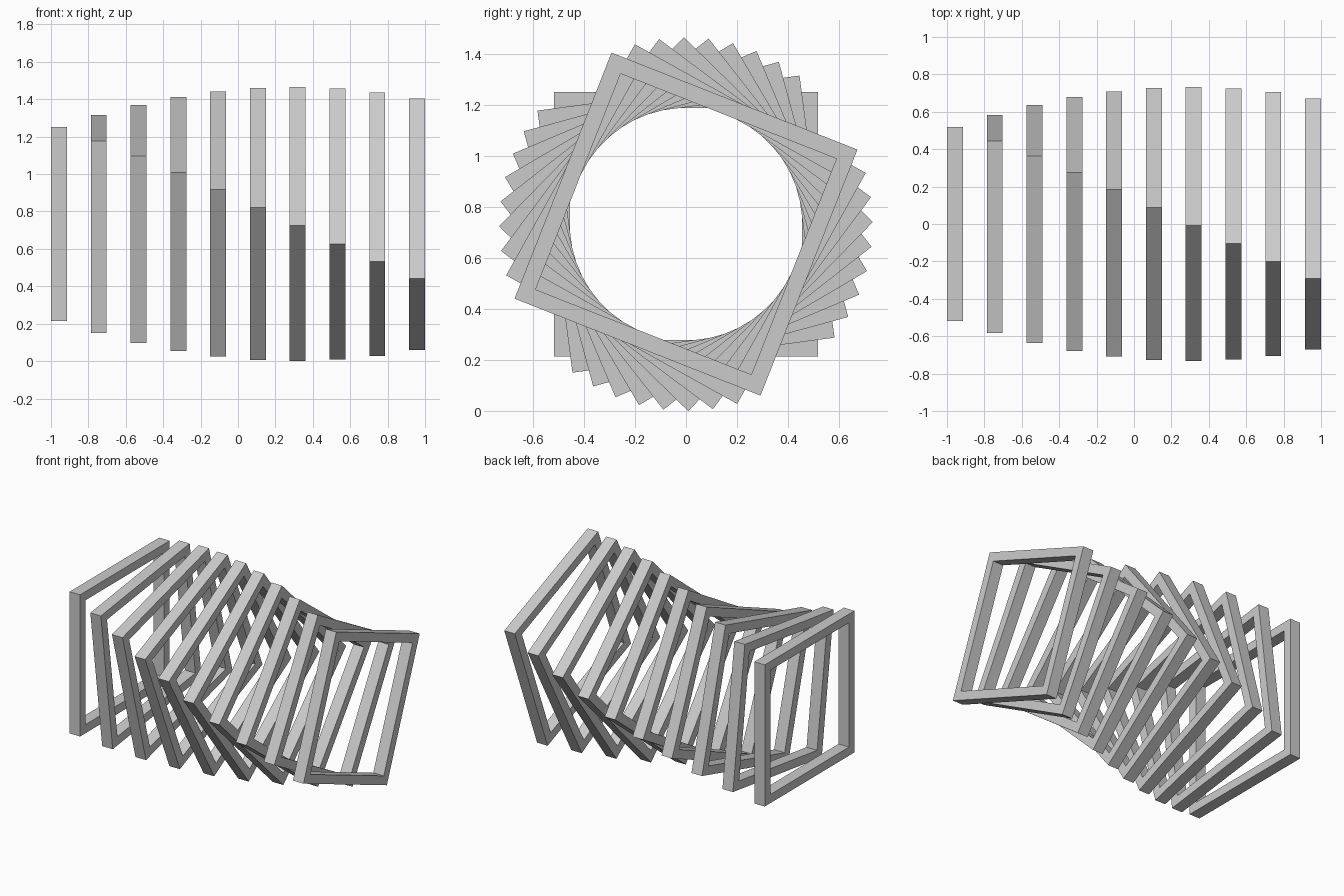
import bpy, math

if "Cube" in bpy.data.objects:
    bpy.data.objects.remove(bpy.data.objects["Cube"])

COUNT = 10        # frames along x
OUTER = 0.518     # half size of the outer square
INNER = 0.4545    # half size of the opening
DEPTH = 0.085     # thickness along x
TWIST = 7.61      # degrees between neighbouring frames
CENTRE_Z = 0.7325


def square_frame_mesh():
    # four loops of a square ring: outer/inner at back and front
    loops = [(-DEPTH / 2, OUTER), (DEPTH / 2, OUTER),
             (DEPTH / 2, INNER), (-DEPTH / 2, INNER)]
    corners = [(-1, -1), (1, -1), (1, 1), (-1, 1)]
    verts = [(x, h * cy, h * cz) for x, h in loops for cy, cz in corners]
    faces = []
    for a in range(4):
        b = (a + 1) % 4
        for i in range(4):
            j = (i + 1) % 4
            faces.append((a * 4 + i, a * 4 + j, b * 4 + j, b * 4 + i))
    # first loop pair runs from -x to +x, so flip to face outward
    faces = [f[::-1] for f in faces]
    mesh = bpy.data.meshes.new("square_frame")
    mesh.from_pydata(verts, [], faces)
    import bmesh
    bm = bmesh.new()
    bm.from_mesh(mesh)
    bmesh.ops.recalc_face_normals(bm, faces=bm.faces)
    bm.to_mesh(mesh)
    bm.free()
    return mesh


# row of frames, each turned a little further about x
frame = square_frame_mesh()
pitch = (2 - DEPTH) / (COUNT - 1)
for i in range(COUNT):
    ob = bpy.data.objects.new(f"square_frame_{i + 1}", frame)
    ob.location = (-1 + DEPTH / 2 + i * pitch, 0, CENTRE_Z)
    ob.rotation_euler.x = math.radians(i * TWIST)
    bpy.context.collection.objects.link(ob)
